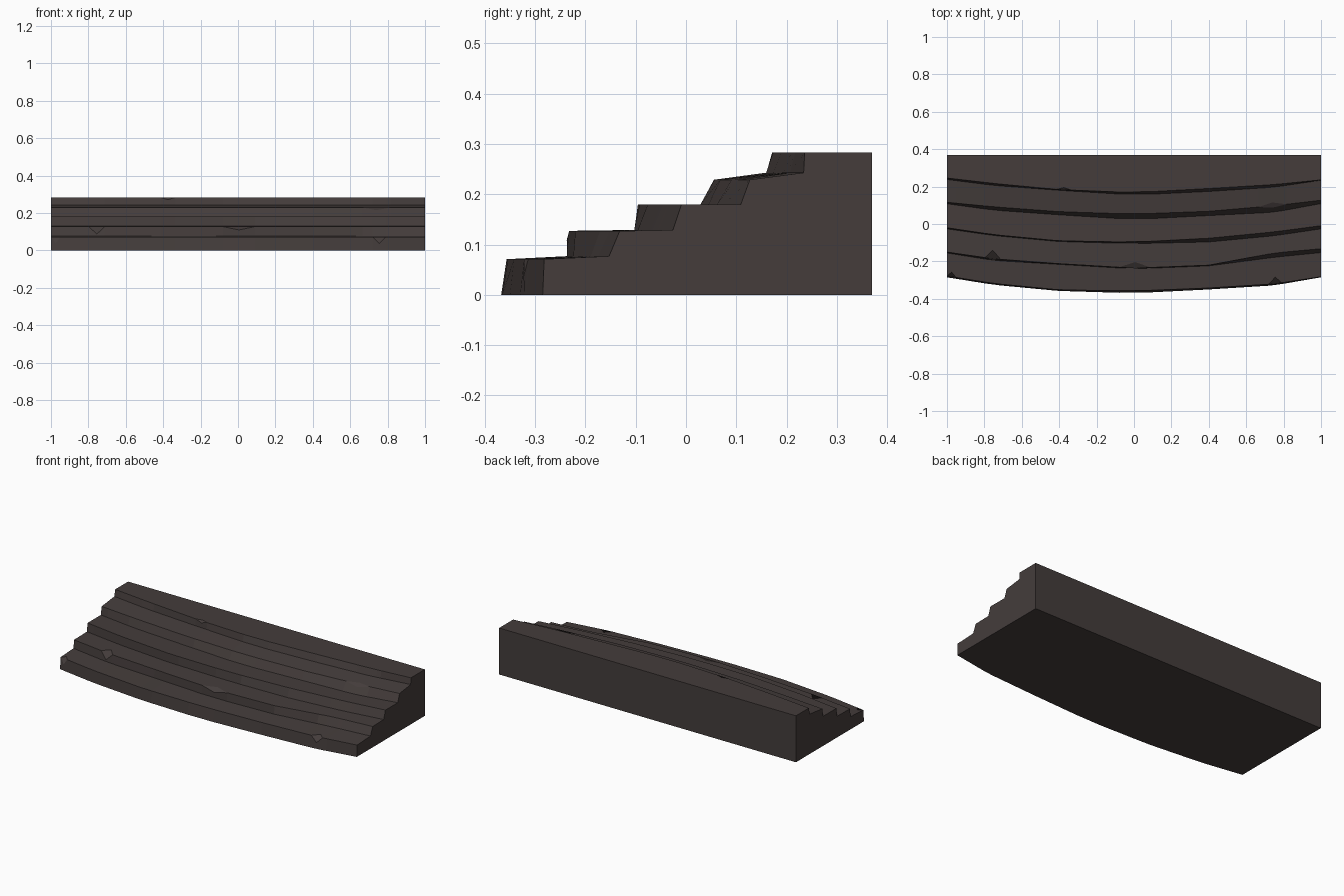
import bpy, bmesh

if "Cube" in bpy.data.objects:
    bpy.data.objects.remove(bpy.data.objects["Cube"])

stone = bpy.data.materials.new("dark brown grey stone")
stone.diffuse_color = (0.058, 0.046, 0.044, 1)
stone.use_nodes = True
stone.node_tree.nodes["Principled BSDF"].inputs["Base Color"].default_value = stone.diffuse_color

# Main bends of the curved steps
KX = [-1, -0.75, -0.4, 0, 0.4, 0.75, 1]
# Each step: base z, top z, riser foot y and riser head y at each bend
STEPS = [
    (0.0, 0.071, [-.285, -.325, -.358, -.370, -.350, -.328, -.285],
                 [-.278, -.318, -.352, -.358, -.342, -.320, -.282]),
    (0.077, 0.127, [-.155, -.195, -.216, -.240, -.224, -.178, -.153],
                   [-.150, -.186, -.212, -.236, -.220, -.155, -.132]),
    (0.129, 0.180, [-.026, -.062, -.094, -.105, -.096, -.063, -.026],
                   [-.020, -.057, -.090, -.097, -.076, -.042, -.009]),
    (0.180, 0.229, [.108, .074, .049, .024, .045, .063, .109],
                   [.116, .092, .066, .053, .068, .098, .127]),
    (0.243, 0.283, [.238, .206, .180, .155, .174, .197, .234],
                   [.246, .217, .184, .168, .190, .211, .236]),
]
# Chips: step, x, half width, height, depth
CHIPS = [(0, .755, .035, .035, .035), (0, -.975, .024, .035, .025),
         (1, -.755, .042, .040, .045), (1, 0.005, .085, .018, .032),
         (3, .74, .075, .014, .018), (4, -.375, .04, .012, .012)]


def lerp(ys, x):
    for i in range(6):
        if x <= KX[i + 1]:
            t = (x - KX[i]) / (KX[i + 1] - KX[i])
            return ys[i] + t * (ys[i + 1] - ys[i])
    return ys[-1]


# Column positions: bends plus chip ends (bends inside a chip are dropped)
xs = {x for x in KX if not any(abs(x - c[1]) < c[2] for c in CHIPS)}
xs |= {round(c[1] + s * c[2], 4) for c in CHIPS for s in (-1, 1)}
xs = sorted(xs)
# Merge columns so that every chip fills whole columns of its own step only
bm = bmesh.new()
cache = {}


def vert(x, y, z):
    key = (round(x, 4), round(y, 4), round(z, 4))
    if key not in cache:
        cache[key] = bm.verts.new(key)
    return cache[key]


def face(vs):
    out = [v for i, v in enumerate(vs) if v not in vs[:i]]
    if len(out) > 2 and not bm.faces.get(out):
        bm.faces.new(out)


def foot(s, x):
    return vert(x, lerp(STEPS[s][2], x), STEPS[s][0])


def head(s, x):
    return vert(x, lerp(STEPS[s][3], x), STEPS[s][1])


def back(s, x):
    return foot(s + 1, x) if s < 4 else vert(x, 0.37, 0.283)


# Risers and treads
for s in range(5):
    chips = {c[1]: c for c in CHIPS if c[0] == s}
    spans, inside = [], lambda x: any(abs(x - c[1]) < c[2] - 1e-3 for c in chips.values())
    hx = [x for x in xs if not inside(x)]
    for a, b in zip(hx, hx[1:]):
        mid = (a + b) / 2
        chip = next((c for c in chips.values() if abs(mid - c[1]) < 1e-3), None)
        cols = [x for x in xs if a <= x <= b]
        feet, backs = [foot(s, x) for x in cols], [back(s, x) for x in cols]
        t0, t1 = head(s, a), head(s, b)
        if chip:
            f, y = STEPS[s], lerp(STEPS[s][3], mid)
            k = chip[3] / (f[1] - f[0])
            low = vert(mid, y + k * (lerp(f[2], mid) - y), f[1] - chip[3])
            notch = vert(mid, y + chip[4], f[1] + 0.001 if s < 4 else f[1])
            face(feet + [t1, low, t0])
            face([t0, low, t1, notch])
            face([t0, notch, t1] + backs[::-1])
        else:
            face(feet + [t1, t0])
            face([t0, t1] + backs[::-1])

# Ends, back wall and underside
for x in (-1, 1):
    ring = [v for s in range(5) for v in (foot(s, x), head(s, x))]
    face(ring + [vert(x, .37, .283), vert(x, .37, 0)])
top_back = [vert(x, .37, .283) for x in xs]
face(top_back + [vert(1, .37, 0), vert(-1, .37, 0)])
face([foot(0, x) for x in xs] + [vert(1, .37, 0), vert(-1, .37, 0)])

bmesh.ops.recalc_face_normals(bm, faces=bm.faces)
mesh = bpy.data.meshes.new("stone_steps")
bm.to_mesh(mesh)
bm.free()
mesh.materials.append(stone)
bpy.context.collection.objects.link(bpy.data.objects.new("stone_steps", mesh))
